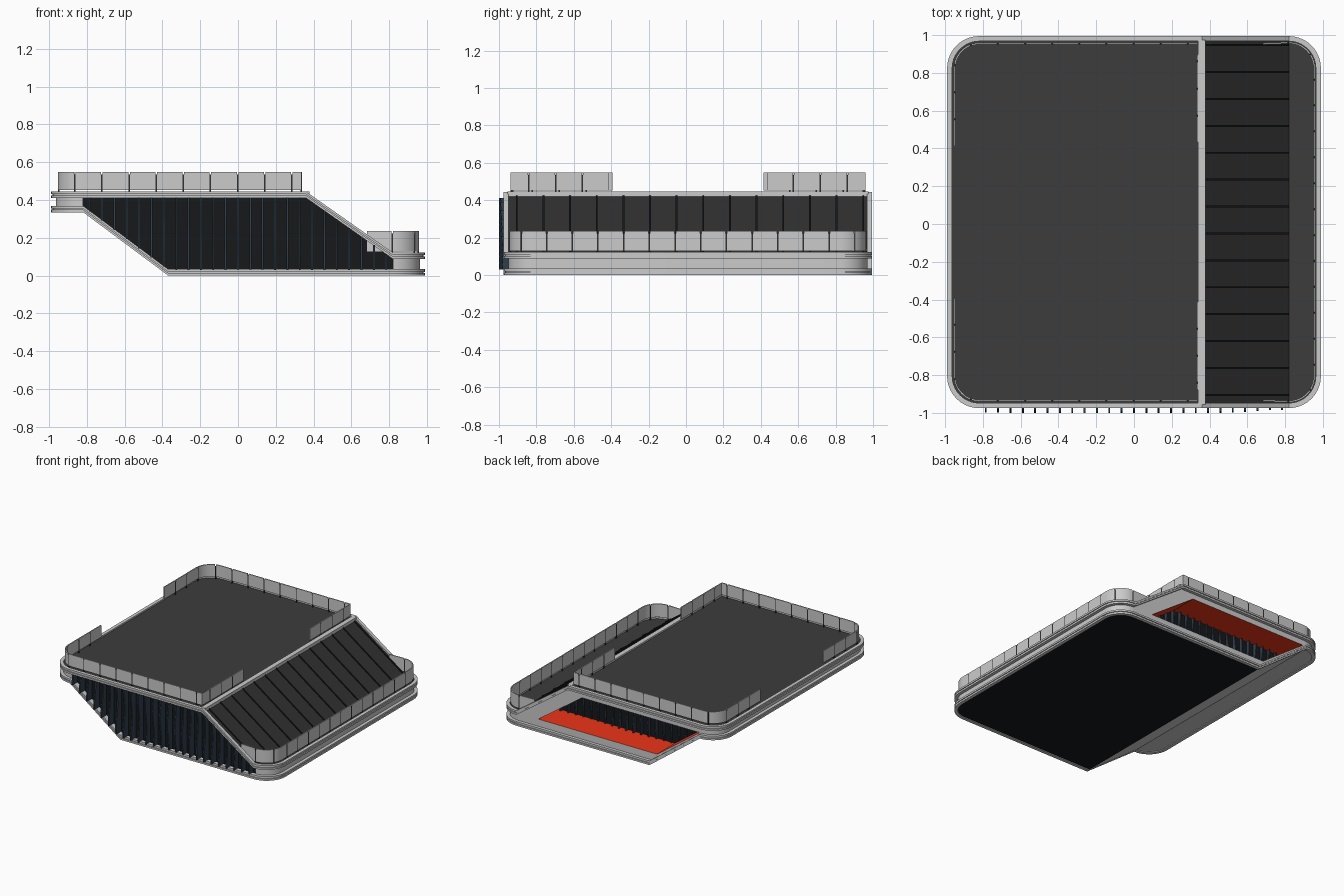
import bpy, bmesh, math
from mathutils import Vector

if "Cube" in bpy.data.objects:
    bpy.data.objects.remove(bpy.data.objects["Cube"])

CY, HX, HY, R, XB = 0.01, 0.99, 0.985, 0.17, 0.82   # plan outline
NARC = 10


def mat(name, c):
    m = bpy.data.materials.new(name)
    m.diffuse_color = (*c, 1)
    m.use_nodes = True
    m.node_tree.nodes["Principled BSDF"].inputs["Base Color"].default_value = m.diffuse_color
    return m


DARK = mat("roof_dark", (0.045, 0.045, 0.045))
PANEL = mat("slope_dark", (0.03, 0.03, 0.03))
BLACK = mat("glass_black", (0.008, 0.009, 0.01))
BLUE = mat("fin_blue", (0.03, 0.05, 0.075))
RED = mat("reveal_red", (0.85, 0.035, 0.01))


def lerp(x, pts):
    for (a, za), (b, zb) in zip(pts, pts[1:]):
        if x <= b:
            return za + (zb - za) * max(0, x - a) / (b - a)
    return pts[-1][1]


def top(x):
    return lerp(x, [(-XB, 0.445), (0.36, 0.445), (XB, 0.122)])


def bot(x):
    return lerp(x, [(-XB, 0.335), (-0.37, 0.0), (XB, 0.0)])


def obj(name, verts, faces, material=None, smooth=False):
    me = bpy.data.meshes.new(name)
    bm = bmesh.new()
    vs = [bm.verts.new(v) for v in verts]
    for f in faces:
        bm.faces.new([vs[i] for i in f])
    bmesh.ops.recalc_face_normals(bm, faces=bm.faces)
    bm.to_mesh(me)
    bm.free()
    o = bpy.data.objects.new(name, me)
    bpy.context.collection.objects.link(o)
    if material:
        me.materials.append(material)
    if smooth:
        bpy.context.view_layer.objects.active = o
        bpy.ops.object.select_all(action='DESELECT')
        o.select_set(True)
        bpy.ops.object.shade_smooth_by_angle(angle=math.radians(25))
    return o


def boxes(name, items, material=None):
    """Boxes given as (lo corner, hi corner) joined into one object."""
    v, f = [], []
    for lo, hi in items:
        prism_into(v, f, [(lo[0], lo[2]), (hi[0], lo[2]), (hi[0], hi[2]), (lo[0], hi[2])], lo[1], hi[1])
    return obj(name, v, f, material)


def prism_into(v, f, xz, y0, y1):
    n, b = len(xz), len(v)
    v += [(x, y0, z) for x, z in xz] + [(x, y1, z) for x, z in xz]
    f += [[b + i for i in range(n)], [b + n + i for i in range(n)]]
    f += [[b + i, b + (i + 1) % n, b + n + (i + 1) % n, b + n + i] for i in range(n)]


def half_outline(inset):
    """(x, half depth) along the rounded plan from left to right."""
    r = R - inset
    arc = [(XB + r * math.sin(a), HY - R + r * math.cos(a))
           for a in [math.pi / 2 * i / NARC for i in range(NARC + 1)]]
    return [(-x, h) for x, h in reversed(arc)] + [(-0.37, HY - inset), (0.36, HY - inset)] + arc


def plate(name, inset, zlo, zhi, x0=-2, x1=2, material=None):
    pts = [p for p in half_outline(inset) if x0 <= p[0] <= x1]
    v, f = [], []
    for x, h in pts:
        v += [(x, CY - h, zlo(x)), (x, CY + h, zlo(x)), (x, CY + h, zhi(x)), (x, CY - h, zhi(x))]
    for i in range(len(pts) - 1):
        f += [[4 * i + k, 4 * i + (k + 1) % 4, 4 * i + 4 + (k + 1) % 4, 4 * i + 4 + k] for k in range(4)]
    n = len(v)
    f += [[0, 1, 2, 3], [n - 4, n - 3, n - 2, n - 1]]
    return obj(name, v, f, material, True)


def rim(name, outer, inner, base, z0, z1):
    """Closed band following the plan outline and the folded height profile."""
    def loop(ins):
        h = half_outline(ins)
        return [(x, CY - d) for x, d in h] + [(x, CY + d) for x, d in reversed(h)]
    v, f = [], []
    for (xo, yo), (xi, yi) in zip(loop(outer), loop(inner)):
        v += [(xo, yo, base(xo) + z0), (xi, yi, base(xo) + z0), (xi, yi, base(xo) + z1), (xo, yo, base(xo) + z1)]
    n = len(v) // 4
    for i in range(n):
        j = (i + 1) % n
        f += [[4 * i + k, 4 * i + (k + 1) % 4, 4 * j + (k + 1) % 4, 4 * j + k] for k in range(4)]
    return obj(name, v, f, None, True)


# Folded bands, each with a shadow groove
for nm, base, s in (("upper", top, -1), ("lower", bot, 1)):
    for part, ins, a, b in (("edge", 0, 0, 0.014), ("groove", 0.008, 0.014, 0.02), ("lip", 0, 0.02, 0.034)):
        rim(f"{nm}_band_{part}", ins, 0.027, base, *sorted((s * a, s * b)))

# Roof and floor skins inside the bands
plate("upper_roof", 0.025, lambda x: top(x) - 0.034, lambda x: top(x) - 0.012, -2, 0.361, DARK)
plate("sloped_roof", 0.025, lambda x: top(x) - 0.034, lambda x: top(x) - 0.014, 0.359, XB + 0.001, PANEL)
plate("lower_terrace", 0.025, lambda x: top(x) - 0.034, lambda x: top(x) - 0.012, XB - 0.001, 2, DARK)
plate("base_underside", 0.025, lambda x: bot(x) + 0.006, lambda x: bot(x) + 0.034, -0.371, 2, BLACK)
plate("sloped_underside", 0.025, lambda x: bot(x) + 0.006, lambda x: bot(x) + 0.034, -2, -0.369)

# Ridge beam and slope panel joints
boxes("ridge_beam", [((0.34, CY - 0.965, 0.42), (0.378, CY + 0.965, 0.446))])
v, f = [], []
for i in range(14):
    y = -0.91 + i * 0.1425
    prism_into(v, f, [(0.37, top(0.37) - 0.02), (XB, top(XB) - 0.02), (XB, top(XB) - 0.006), (0.37, top(0.37) - 0.006)], y, y + 0.01)
obj("slope_panel_joints", v, f, BLACK)

# Closed end walls between the bands
plate("left_end_wall", 0.025, lambda x: bot(x) + 0.02, lambda x: top(x) - 0.02, -2, -XB + 0.001)
plate("right_end_wall", 0.025, lambda x: bot(x) + 0.02, lambda x: top(x) - 0.02, XB - 0.001, 2)

# Dark glazed core
BACK = 0.74
xs = [-XB, -0.37, 0.36, XB]
core = [(x, bot(x) + 0.02) for x in (-XB, -0.37, XB)] + [(x, top(x) - 0.02) for x in (XB, 0.36, -XB)]
v, f = [], []
prism_into(v, f, core, -0.935, BACK)
obj("glazed_core", v, f, BLACK)


def fins(name, y_wall, y_edge, amp):
    v, f = [], []
    for i in range(25):
        x = -0.785 + i * 0.0654
        z0, z1, n, b = bot(x) + 0.03, top(x) - 0.032, 12, len(v)
        for k in range(n + 1):
            z = z0 + (z1 - z0) * k / n
            y = y_edge + amp * math.sin(z * 16 + i * 0.55)
            v += [(x - .005, y_wall, z), (x + .005, y_wall, z), (x + .005, y, z), (x - .005, y, z)]
        for k in range(n):
            f += [[b + 4 * k + j, b + 4 * k + (j + 1) % 4, b + 4 * k + 4 + (j + 1) % 4, b + 4 * k + 4 + j] for j in range(4)]
        f += [[b, b + 1, b + 2, b + 3], [b + 4 * n + j for j in range(4)]]
    return obj(name, v, f, BLUE)


# Wavy vertical fins on the front and behind the rear opening
fins("front_fins", -0.93, -0.99, 0.01)
fins("rear_fins", BACK - 0.01, BACK + 0.02, 0.01)

# Rear frame with a slanted opening and red reveal
outer = [(-XB, bot(-XB) + .02), (-0.37, .02), (XB, .02), (XB, top(XB) - .02), (0.36, .425), (-XB, .425)]
hole = [(-0.80, 0.368), (-0.42, 0.092), (0.64, 0.092), (0.25, 0.368)]
YF = CY + HY - 0.025
v = [(x, YF, z) for x, z in outer + hole]
obj("rear_frame", v, [[0, 1, 7, 6], [1, 2, 8, 7], [2, 3, 8], [3, 4, 9, 8], [4, 5, 6, 9], [5, 0, 6]])
v = [(x, YF, z) for x, z in hole] + [(x, BACK, z) for x, z in hole]
obj("red_reveal", v, [[i, (i + 1) % 4, 4 + (i + 1) % 4, 4 + i] for i in range(4)], RED)


def corner(cx, cy, r, a0, a1):
    return [(cx + r * math.cos(math.radians(a0 + (a1 - a0) * i / 12)),
             cy + r * math.sin(math.radians(a0 + (a1 - a0) * i / 12))) for i in range(13)]


def railing(name, path, z0, z1, n):
    """Split a path into n upright panels with dark posts in the gaps."""
    pts = [Vector(p) for p in path]
    lens = [0]
    for a, b in zip(pts, pts[1:]):
        lens.append(lens[-1] + (b - a).length)

    def at(s):
        for i in range(len(pts) - 1):
            if s <= lens[i + 1] or i == len(pts) - 2:
                d = (pts[i + 1] - pts[i]).normalized()
                return pts[i] + d * (s - lens[i]), Vector((-d.y, d.x))
    v, f, posts, step = [], [], [], lens[-1] / n
    for i in range(n):
        s0, s1, b = i * step + 0.004, (i + 1) * step - 0.004, len(v)
        stops = [s0] + [s for s in lens if s0 < s < s1] + [s1]
        for s in stops:
            p, nrm = at(s)
            q, p = p + nrm * 0.004, p - nrm * 0.004
            v += [(*p, z0), (*q, z0), (*q, z1), (*p, z1)]
        m = len(stops) - 1
        for k in range(m):
            f += [[b + 4 * k + j, b + 4 * k + (j + 1) % 4, b + 4 * k + 4 + (j + 1) % 4, b + 4 * k + 4 + j] for j in range(4)]
        f += [[b, b + 1, b + 2, b + 3], [b + 4 * m + j for j in range(4)]]
        if i:
            p = at(i * step)[0]
            posts.append(((p.x - .004, p.y - .004, z0 - .03), (p.x + .004, p.y + .004, z1 - .012)))
    obj(name, v, f, None, True)
    boxes(name + "_posts", posts, PANEL)


# Upper roof railings, mirrored front to back
half = [(-0.95, -0.39)] + corner(-XB, CY - 0.815, 0.13, 180, 270) + [(0.335, CY - 0.945), (0.335, -0.41)]
railing("upper_railing_front", half, 0.452, 0.548, 16)
railing("upper_railing_back", [(x, 2 * CY - y) for x, y in half], 0.452, 0.548, 16)

# Lower terrace railing
low = [(0.68, CY - 0.945)] + corner(XB, CY - 0.815, 0.135, -90, 0) + corner(XB, CY + 0.815, 0.135, 0, 90) + [(0.68, CY + 0.945)]
railing("lower_railing", low, 0.128, 0.235, 17)
